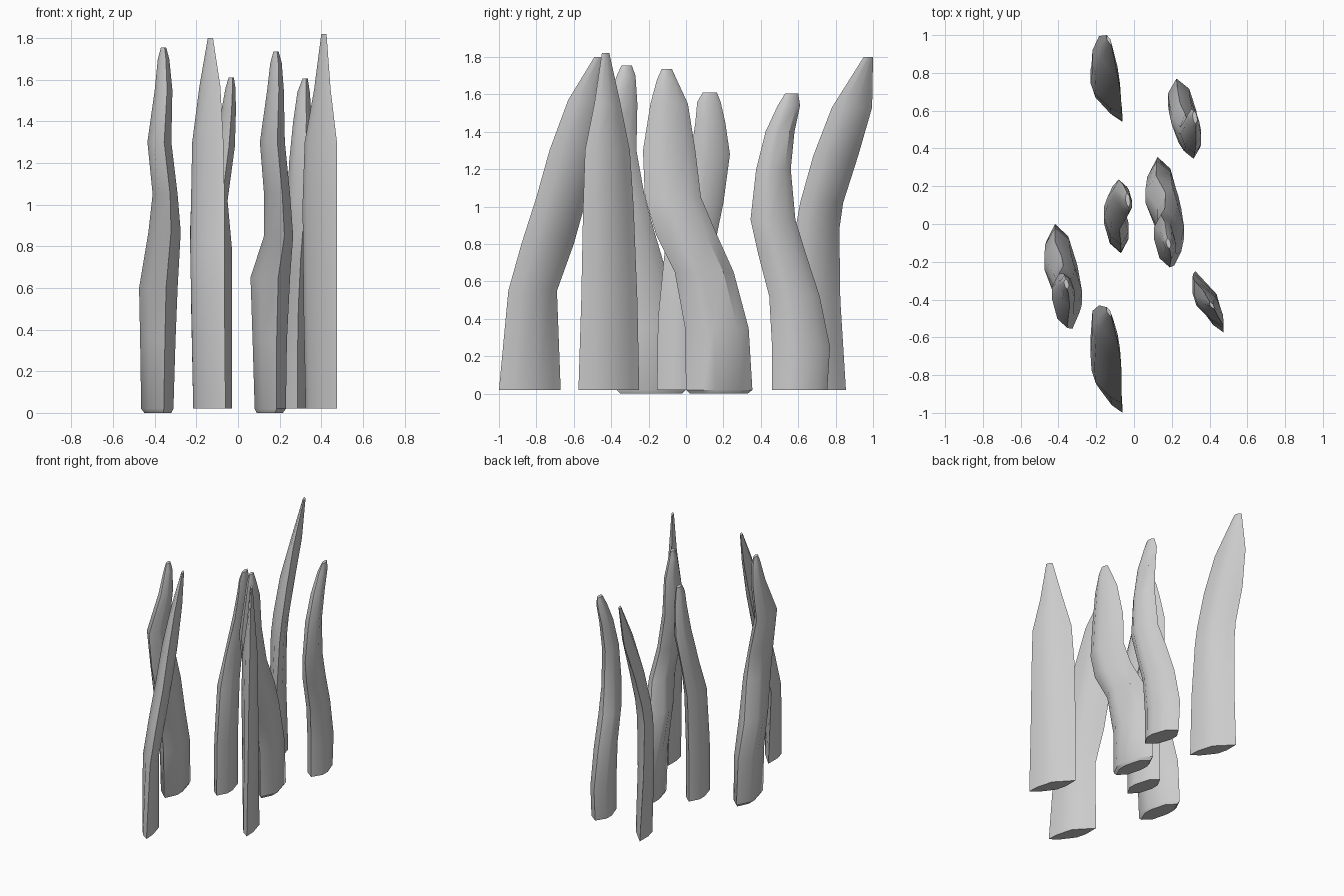
import bpy, bmesh, math

# Cross-sections in unit extents: thin blade and fuller oval
BLADE = [(-1, 1), (-1, .35), (-.75, -.12), (.25, -.75), (1, -1), (.95, -.5), (.5, .25), (-.5, .75)]
OVAL = [(-.4, 1), (-1, .5), (-1, .1), (-.5, -.65), (.4, -1), (1, -.5), (1, -.1), (.5, .65)]


def stalk(name, section, levels):
    """Loft a section through levels of (z, x min, x max, y min, y max)."""
    bm = bmesh.new()
    rings = []
    for z, x0, x1, y0, y1 in levels:
        cx, cy, hx, hy = (x0 + x1) / 2, (y0 + y1) / 2, (x1 - x0) / 2, (y1 - y0) / 2
        rings.append([bm.verts.new((cx + u * hx, cy + v * hy, z)) for u, v in section])
    n = len(section)
    for a, b in zip(rings, rings[1:]):
        for i in range(n):
            j = (i + 1) % n
            bm.faces.new((a[i], a[j], b[j], b[i]))
    bm.faces.new(rings[0])
    bm.faces.new(rings[-1])
    bmesh.ops.recalc_face_normals(bm, faces=bm.faces)
    mesh = bpy.data.meshes.new(name)
    bm.to_mesh(mesh)
    bm.free()
    ob = bpy.data.objects.new(name, mesh)
    bpy.context.collection.objects.link(ob)
    bpy.context.view_layer.objects.active = ob
    ob.select_set(True)
    bpy.ops.object.shade_smooth_by_angle(angle=math.radians(35))
    ob.select_set(False)


# Leaning blades at the front and back
stalk("front_stalk", BLADE, [
    (.02, -.215, -.06, -1, -.67), (.55, -.225, -.065, -.95, -.69), (.8, -.23, -.065, -.88, -.6),
    (1.05, -.225, -.065, -.8, -.53), (1.3, -.22, -.07, -.73, -.46), (1.57, -.185, -.085, -.63, -.43),
    (1.8, -.145, -.12, -.49, -.44)])
stalk("back_stalk", BLADE, [
    (.02, -.215, -.06, .54, .855), (.5, -.225, -.065, .55, .825), (.88, -.23, -.065, .585, .82),
    (1.02, -.225, -.065, .61, .84), (1.27, -.22, -.07, .68, .92), (1.53, -.185, -.085, .78, .995),
    (1.8, -.145, -.12, .95, 1)])

# Straight blade on the right
stalk("right_stalk", BLADE, [
    (.02, .325, .475, -.575, -.25), (.5, .315, .475, -.56, -.26), (1, .31, .475, -.55, -.28),
    (1.3, .32, .475, -.54, -.3), (1.55, .365, .445, -.49, -.35), (1.82, .4, .425, -.45, -.41)])

# Bending oval stalks
stalk("centre_right_stalk", OVAL, [
    (0, .09, .215, .02, .33), (.02, .08, .23, 0, .355), (.35, .07, .235, -.005, .335),
    (.65, .06, .25, -.06, .255), (.85, .125, .265, -.16, .165), (1.05, .125, .25, -.22, .08),
    (1.3, .105, .225, -.23, .05), (1.55, .14, .22, -.19, .01), (1.68, .155, .21, -.155, -.05),
    (1.735, .17, .195, -.13, -.075)])
stalk("left_stalk", OVAL, [
    (0, -.45, -.32, -.35, -.02), (.02, -.465, -.31, -.37, 0), (.35, -.47, -.3, -.38, -.02),
    (.6, -.475, -.29, -.42, -.09), (.87, -.43, -.275, -.51, -.17), (1.05, -.41, -.29, -.555, -.22),
    (1.3, -.435, -.32, -.55, -.265), (1.55, -.4, -.315, -.43, -.26), (1.7, -.385, -.33, -.37, -.27),
    (1.755, -.37, -.345, -.345, -.29)])
stalk("back_right_stalk", OVAL, [
    (.02, .18, .33, .46, .755), (.25, .18, .33, .46, .77), (.52, .185, .335, .445, .715),
    (.75, .2, .345, .385, .64), (.93, .235, .35, .345, .585), (1.2, .245, .355, .375, .56),
    (1.4, .265, .355, .425, .58), (1.54, .285, .345, .49, .61), (1.605, .31, .335, .53, .6)])
stalk("centre_left_stalk", OVAL, [
    (.02, -.16, -.03, -.155, .14), (.4, -.16, -.03, -.15, .14), (.8, -.16, -.03, -.11, .155),
    (1.02, -.14, -.05, -.03, .2), (1.28, -.11, -.015, .025, .235), (1.45, -.08, -.01, .05, .21),
    (1.56, -.06, -.012, .06, .185), (1.61, -.045, -.02, .09, .165)])
